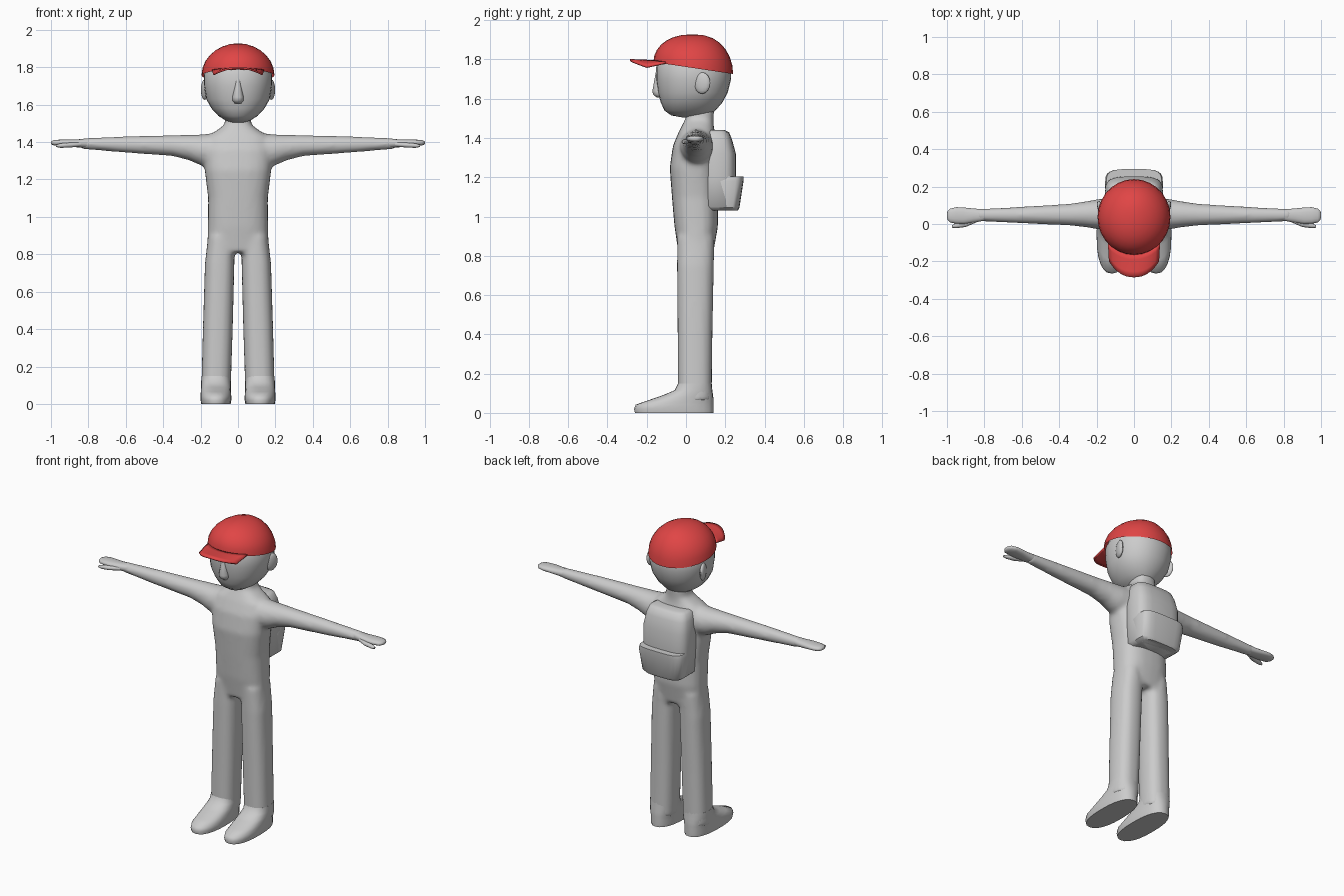
import bpy, bmesh
from math import sin, cos, pi, sqrt, radians
from mathutils import Matrix

if "Cube" in bpy.data.objects:
    bpy.data.objects.remove(bpy.data.objects["Cube"])

AXES = {'x': lambda t, u, v: (t, u, v), 'z': lambda t, u, v: (u, v, t)}


def loft(bm, sections, axis='z', n=24, p=2.0, side=1):
    """Skin superellipse sections (t, u, v, ru, rv) along an axis; side=-1 mirrors x."""
    rings = []
    for t, u, v, ru, rv in sections:
        ring = []
        for i in range(n):
            c, s = cos(2 * pi * i / n), sin(2 * pi * i / n)
            du = ru * abs(c) ** (2 / p) * (1 if c >= 0 else -1)
            dv = rv * abs(s) ** (2 / p) * (1 if s >= 0 else -1)
            x, y, z = AXES[axis](t, u + du, v + dv)
            ring.append(bm.verts.new((x * side, y, z)))
        rings.append(ring)
    for a, b in zip(rings, rings[1:]):
        for i in range(n):
            j = (i + 1) % n
            bm.faces.new((a[i], a[j], b[j], b[i]))
    bm.faces.new(rings[0])
    bm.faces.new(rings[-1])


def finish(name, bm, angle=45, material=None):
    bmesh.ops.recalc_face_normals(bm, faces=bm.faces[:])
    me = bpy.data.meshes.new(name)
    bm.to_mesh(me)
    bm.free()
    ob = bpy.data.objects.new(name, me)
    bpy.context.collection.objects.link(ob)
    if material:
        me.materials.append(material)
    bpy.ops.object.select_all(action='DESELECT')
    ob.select_set(True)
    bpy.context.view_layer.objects.active = ob
    bpy.ops.object.shade_smooth_by_angle(angle=radians(angle))
    return ob


# Body: torso, legs and arms fused into one smooth skin
bm = bmesh.new()
loft(bm, [(.81, 0, .05, .166, .088), (.95, 0, .052, .161, .111), (1.1, 0, .045, .16, .117),
          (1.25, 0, .037, .178, .12), (1.36, 0, .045, .185, .112), (1.43, 0, .055, .165, .093),
          (1.465, 0, .06, .11, .08), (1.495, 0, .068, .07, .072), (1.56, 0, .075, .066, .07)], p=2.6)
for s in (1, -1):
    loft(bm, [(.06, .118, .045, .079, .086), (.4, .108, .046, .08, .089),
              (.75, .098, .048, .079, .094), (.9, .09, .05, .07, .095)], p=2.5, side=s)
    loft(bm, [(.1, .053, 1.355, .09, .095), (.2, .052, 1.358, .08, .083), (.26, .052, 1.371, .069, .069),
              (.35, .05, 1.381, .058, .056), (.6, .048, 1.387, .045, .044),
              (.84, .048, 1.392, .033, .029)], axis='x', side=s)
body = finish("body", bm)
rm = body.modifiers.new("fuse", 'REMESH')
rm.mode, rm.voxel_size, rm.use_smooth_shade = 'VOXEL', .013, True
sm = body.modifiers.new("soften", 'SMOOTH')
sm.factor, sm.iterations = .5, 7

# Mitten hands with thumbs
for s, label in ((1, "left"), (-1, "right")):
    bm = bmesh.new()
    loft(bm, [(.8, .048, 1.393, .03, .027), (.86, .045, 1.393, .038, .021), (.91, .044, 1.395, .044, .019),
              (.95, .046, 1.396, .044, .017), (.983, .045, 1.396, .037, .015),
              (.997, .046, 1.396, .022, .009), (1.0, .046, 1.396, .012, .004)], axis='x', n=16, p=2.3, side=s)
    loft(bm, [(.84, .022, 1.388, .012, .012), (.9, .0, 1.384, .016, .013), (.95, -.008, 1.381, .014, .012),
              (.972, -.013, 1.38, .007, .006)], axis='x', n=12, side=s)
    finish(label + "_hand", bm)

    # Shoes: flat sole, sloping instep
    bm = bmesh.new()
    loft(bm, [(0, .118, -.06, .079, .2), (.02, .118, -.062, .082, .203), (.042, .118, -.058, .082, .198),
              (.065, .118, -.025, .081, .165), (.09, .118, .01, .08, .128),
              (.115, .118, .038, .079, .096), (.15, .117, .045, .078, .086)], p=2.4, side=s)
    finish(label + "_shoe", bm, 50)

    # Ears, flaring to the back
    bm = bmesh.new()
    m = (Matrix.Translation((s * .178, .082, 1.68)) @ Matrix.Rotation(s * radians(-18), 4, 'Z')
         @ Matrix.Diagonal((.016, .044, .055, 1)))
    bmesh.ops.create_uvsphere(bm, u_segments=14, v_segments=8, radius=1, matrix=m)
    finish(label + "_ear", bm, 60)

# Head: (z, half width, face y, back y)
bm = bmesh.new()
head = [(1.505, .035, -.02, .1), (1.515, .065, -.075, .12), (1.54, .105, -.11, .15), (1.58, .142, -.128, .185),
        (1.63, .17, -.143, .212), (1.70, .182, -.152, .23), (1.76, .183, -.152, .228),
        (1.82, .155, -.13, .2), (1.87, .1, -.08, .15)]
loft(bm, [(z, 0, (f + b) / 2, w, (b - f) / 2) for z, w, f, b in head], n=28, p=2.15)
finish("head", bm, 70)

# Nose
bm = bmesh.new()
loft(bm, [(1.607, 0, -.13, .018, .02), (1.622, 0, -.138, .03, .03), (1.64, 0, -.138, .031, .033),
          (1.69, 0, -.14, .02, .022), (1.74, 0, -.14, .012, .013)], n=12)
finish("nose", bm, 60)

# Backpack main bag and its lower pocket
bm = bmesh.new()
loft(bm, [(1.03, 0, .16, .12, .08), (1.05, 0, .16, .145, .09), (1.2, 0, .163, .155, .092),
          (1.32, 0, .158, .155, .096), (1.39, 0, .152, .145, .083), (1.43, 0, .147, .13, .072),
          (1.44, 0, .147, .11, .05)], p=3.5)
finish("backpack_bag", bm, 50)
bm = bmesh.new()
loft(bm, [(1.03, 0, .195, .12, .069), (1.045, 0, .2, .14, .072), (1.18, 0, .21, .155, .083),
          (1.203, 0, .21, .148, .084)], p=4)
finish("backpack_pocket", bm, 40)

# Cap crown: dome on a rim that dips towards the back
red = bpy.data.materials.new("cap_red")
red.diffuse_color = (.75, .06, .06, 1)
red.use_nodes = True
red.node_tree.nodes["Principled BSDF"].inputs["Base Color"].default_value = red.diffuse_color
CY, RX, RY, TOP = .037, .195, .203, 1.928


def rim(y):
    return 1.762 - .15 * y


bm = bmesh.new()
n, rows, prev = 28, 7, None
for k in range(rows):
    phi = pi / 2 * k / rows
    ring = []
    for i in range(n):
        a = 2 * pi * i / n
        x, y = RX * cos(phi) ** 1.02 * cos(a), CY + RY * cos(phi) ** .85 * sin(a)
        base = rim(CY + RY * sin(a))
        ring.append(bm.verts.new((x, y, base + (TOP - base) * sin(phi))))
    if prev:
        for i in range(n):
            j = (i + 1) % n
            bm.faces.new((prev[i], prev[j], ring[j], ring[i]))
    prev = ring
tip = bm.verts.new((0, CY, TOP))
for i in range(n):
    bm.faces.new((prev[i], prev[(i + 1) % n], tip))
finish("cap_crown", bm, 60, red)

# Cap brim: arched sheet from the rim to a rounded front edge
bm = bmesh.new()
cols, steps, grid = 12, 4, []
for i in range(cols + 1):
    u = -1 + 2 * i / cols
    x = .138 * u
    y0 = CY - (RY - .006) * sqrt(1 - (x / RX) ** 2)
    y1 = -.285 + .085 * abs(u) ** 2.4
    z0, z1 = rim(y0) + .006, 1.797 - .036 * u * u
    col = []
    for k in range(steps + 1):
        v = k / steps
        col.append(bm.verts.new((x * (1 - .05 * v), y0 + (y1 - y0) * v, z0 + (z1 - z0) * v)))
    grid.append(col)
for a, b in zip(grid, grid[1:]):
    for k in range(steps):
        bm.faces.new((a[k], b[k], b[k + 1], a[k + 1]))
brim = finish("cap_brim", bm, 60, red)
so = brim.modifiers.new("thickness", 'SOLIDIFY')
so.thickness, so.offset = .01, 0
